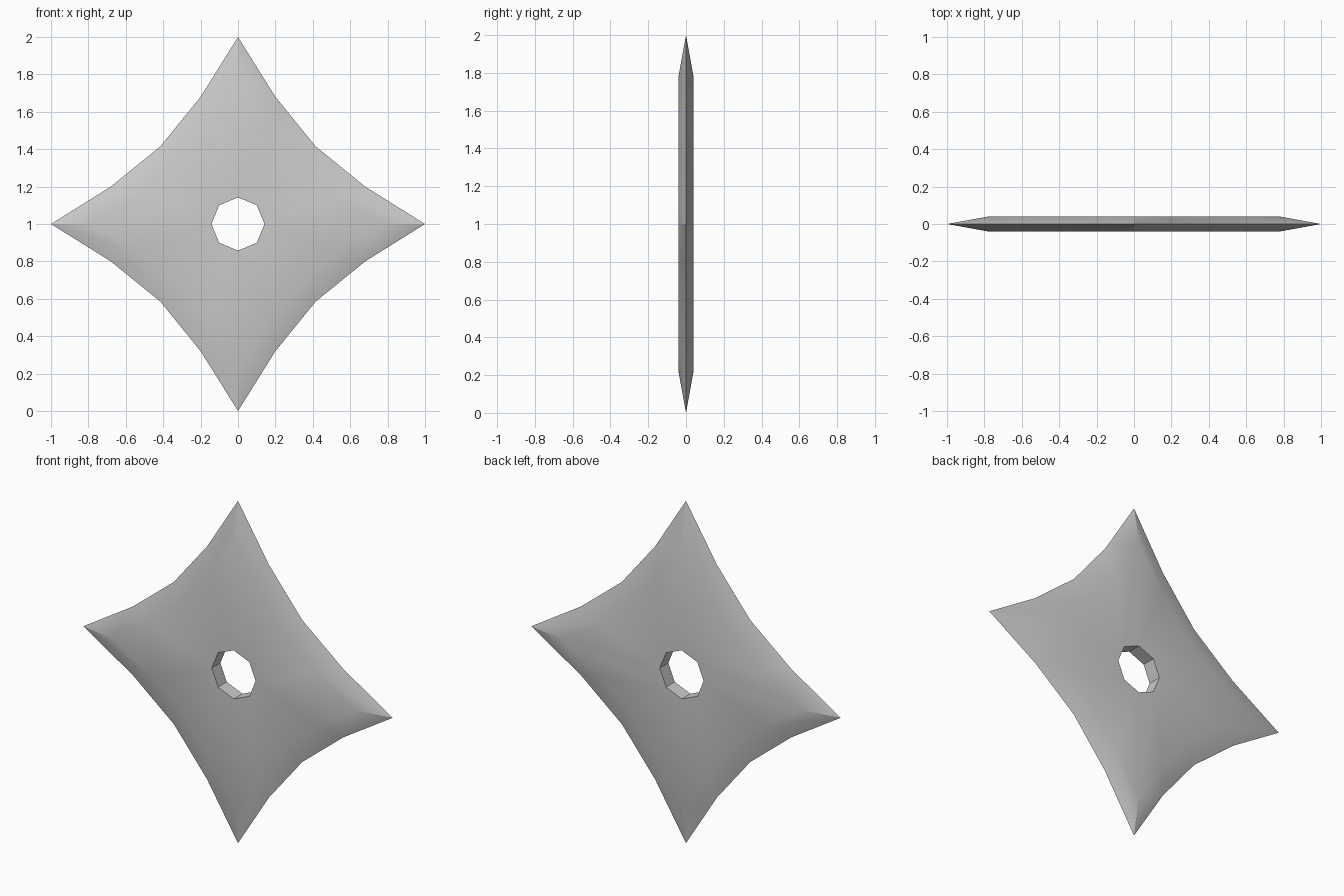
import bpy
import bmesh
import math

cube = bpy.data.objects.get("Cube")
if cube:
    bpy.data.objects.remove(cube, do_unlink=True)

HALF_THICKNESS = 0.04
BEVEL_SCALE = 0.78
HOLE_RADIUS = 0.142
CENTRE_Z = 1.0

# One quarter of the concave outline, turned four times about the hole
quarter = [(1.0, 0.0), (0.68, 0.2), (0.415, 0.415), (0.2, 0.68)]
outline = []
for _ in range(4):
    outline += quarter
    quarter = [(-z, x) for x, z in quarter]
hole = [(HOLE_RADIUS * math.cos(k * math.pi / 4),
         HOLE_RADIUS * math.sin(k * math.pi / 4)) for k in range(8)]

bm = bmesh.new()


def ring(points, y, scale=1.0):
    return [bm.verts.new((x * scale, y, z * scale + CENTRE_Z)) for x, z in points]


def bridge(a, b):
    n = len(a)
    for i in range(n):
        j = (i + 1) % n
        bm.faces.new((a[i], a[j], b[j], b[i]))


# Thin outer edge, bevelled to a flat plate on both sides
edge = ring(outline, 0.0)
hole_rings = []
for y in (-HALF_THICKNESS, HALF_THICKNESS):
    plate = ring(outline, y, BEVEL_SCALE)
    inner = ring(hole, y)
    bridge(edge, plate)
    for k in range(8):
        a, b, c = (plate[(2 * k + i) % 16] for i in range(3))
        bm.faces.new((a, b, c, inner[(k + 1) % 8], inner[k]))
    hole_rings.append(inner)

# Octagonal hole wall
bridge(*hole_rings)
bmesh.ops.recalc_face_normals(bm, faces=bm.faces)

mesh = bpy.data.meshes.new("star_blade")
bm.to_mesh(mesh)
bm.free()
blade = bpy.data.objects.new("star_blade", mesh)
bpy.context.collection.objects.link(blade)

# Plain grey metal
grey = bpy.data.materials.new("grey_metal")
grey.use_nodes = True
colour = (0.6, 0.6, 0.6, 1.0)
grey.diffuse_color = colour
grey.node_tree.nodes["Principled BSDF"].inputs["Base Color"].default_value = colour
mesh.materials.append(grey)

# Smooth across the shallow bevel, sharp at the rim and the hole
bpy.ops.object.select_all(action='DESELECT')
blade.select_set(True)
bpy.context.view_layer.objects.active = blade
bpy.ops.object.shade_smooth_by_angle(angle=math.radians(30))
